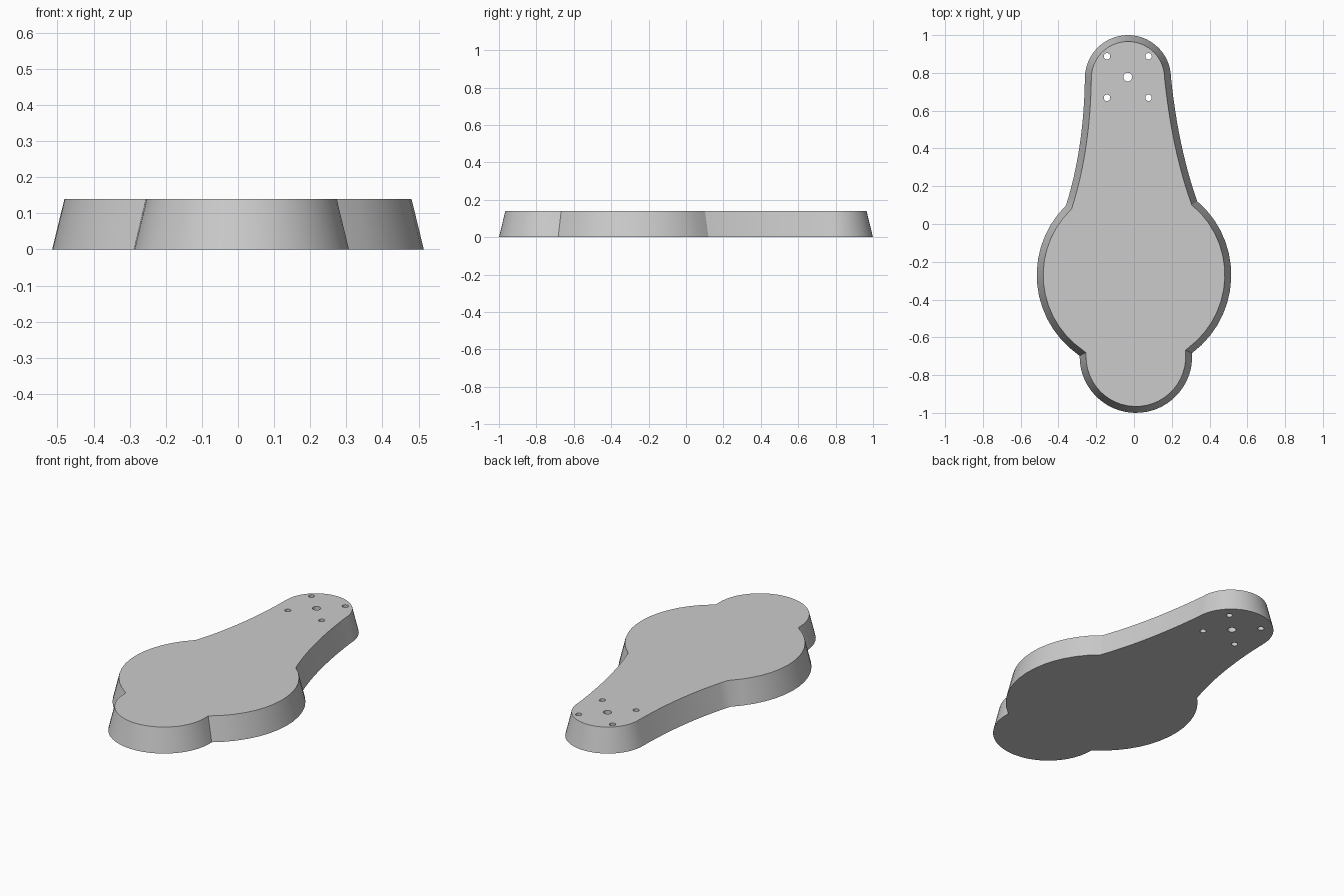
import bpy, bmesh
from math import radians, atan2, cos, sin, pi, ceil
from mathutils import Vector

cube = bpy.data.objects.get("Cube")
if cube:
    bpy.data.objects.remove(cube, do_unlink=True)

HEIGHT, INSET = 0.14, 0.034

grey = bpy.data.materials.new("plain grey")
grey.use_nodes = True
colour = (0.6, 0.6, 0.6, 1)
grey.diffuse_color = colour
grey.node_tree.nodes["Principled BSDF"].inputs["Base Color"].default_value = colour


def arc(centre, radius, start, end):
    """Counter-clockwise arc from the direction of start to that of end, end excluded."""
    c = Vector(centre)
    a = atan2(start[1] - c.y, start[0] - c.x)
    sweep = (atan2(end[1] - c.y, end[0] - c.x) - a) % (2 * pi)
    n = max(2, ceil(sweep / radians(7.5)))
    return [c + radius * Vector((cos(a + sweep * i / n), sin(a + sweep * i / n)))
            for i in range(n)]


def bow(a, control, b, n=12):
    """Gentle curve from a to b, end excluded."""
    a, control, b = Vector(a), Vector(control), Vector(b)
    return [a * (1 - t) ** 2 + control * 2 * t * (1 - t) + b * t * t
            for t in (i / n for i in range(n))]


def inset(points, distance):
    """Mitred inward offset of a counter-clockwise outline."""
    result = []
    for i, p in enumerate(points):
        d1 = (p - points[i - 1]).normalized()
        d2 = (points[(i + 1) % len(points)] - p).normalized()
        n1, n2 = Vector((-d1.y, d1.x)), Vector((-d2.y, d2.x))
        result.append(p + (n1 + n2) * distance / (1 + n1.dot(n2)))
    return result


# Outline corners where the lobe, body, neck and tip meet
lobe_left, lobe_right = (-0.287, -0.698), (0.307, -0.683)
neck_right, neck_left = (0.335, 0.12), (-0.36, 0.098)
tip_right, tip_left = (0.196, 0.772), (-0.26, 0.772)
body, tip = (0, -0.27), (-0.032, 0.772)

outline = (arc((0.01, -0.702), 0.298, lobe_left, lobe_right)
           + arc(body, 0.515, lobe_right, neck_right)
           + bow(neck_right, (0.235, 0.4), tip_right)
           + arc(tip, 0.228, tip_right, tip_left)
           + bow(tip_left, (-0.265, 0.4), neck_left)
           + arc(body, 0.515, neck_left, lobe_left))

# One centre hole and four mounting holes around it
hole_x, hole_y, spread = -0.033, 0.778, 0.11
holes = [(hole_x, hole_y, 0.023)]
holes += [(hole_x + sx * spread, hole_y + sy * spread, 0.017)
          for sx in (-1, 1) for sy in (-1, 1)]

bm = bmesh.new()


def add_loop(points, z):
    verts = [bm.verts.new((p.x, p.y, z)) for p in points]
    return [bm.edges.new((v, verts[i - 1])) for i, v in enumerate(verts)], verts


def add_wall(lower, upper):
    """Joins a bottom loop to a top loop and returns both loops' edges."""
    low_edges, low = add_loop(lower, 0)
    high_edges, high = add_loop(upper, HEIGHT)
    for i in range(len(low)):
        bm.faces.new((low[i - 1], low[i], high[i], high[i - 1])).smooth = True
    return low_edges, high_edges


# Sloped rim and straight hole walls
bottom, top = add_wall(outline, inset(outline, INSET))
for x, y, r in holes:
    ring = [Vector((x + r * cos(a), y + r * sin(a)))
            for a in (2 * pi * i / 24 for i in range(24))]
    low_edges, high_edges = add_wall(ring, ring)
    bottom += low_edges
    top += high_edges

# Flat top and bottom, with the holes left open
for edges in (bottom, top):
    bmesh.ops.triangle_fill(bm, edges=edges, use_beauty=True, use_dissolve=False)
bmesh.ops.recalc_face_normals(bm, faces=bm.faces)

mesh = bpy.data.meshes.new("shaped_plate")
bm.to_mesh(mesh)
bm.free()
mesh.materials.append(grey)
plate = bpy.data.objects.new("shaped_plate", mesh)
bpy.context.collection.objects.link(plate)

bpy.ops.object.select_all(action="DESELECT")
plate.select_set(True)
bpy.context.view_layer.objects.active = plate
bpy.ops.object.shade_smooth_by_angle(angle=radians(25))
